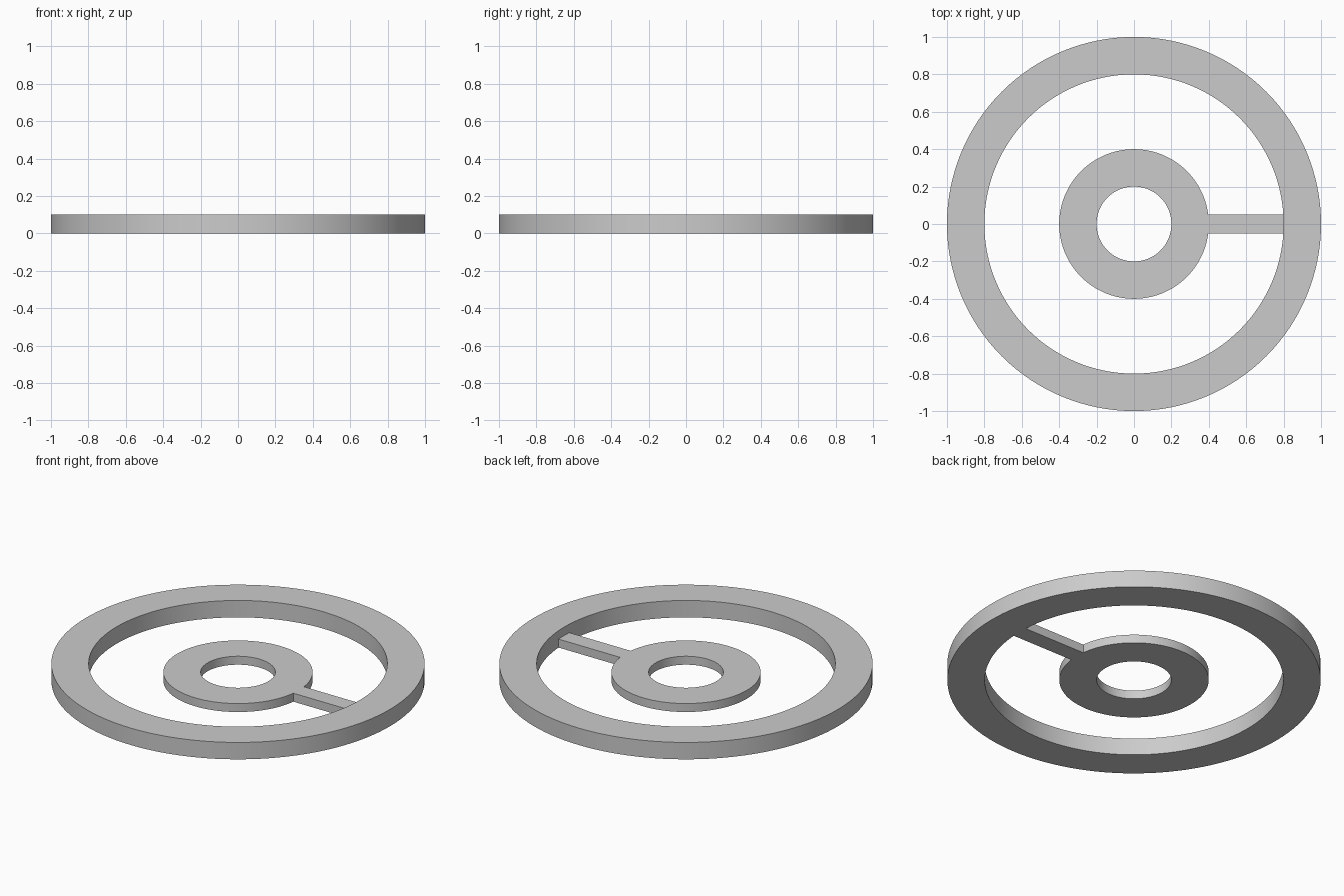
import bpy
import bmesh
import math

cube = bpy.data.objects.get("Cube")
if cube:
    bpy.data.objects.remove(cube, do_unlink=True)

SEGMENTS = 128
RIM_INNER, RIM_OUTER, RIM_HEIGHT = 0.8, 1.0, 0.1
HUB_INNER, HUB_OUTER, HUB_HEIGHT = 0.2, 0.4, 0.05
SPOKE_HALF_WIDTH = 0.05

grey = bpy.data.materials.new("plain grey")
grey.use_nodes = True
grey.diffuse_color = (0.6, 0.6, 0.6, 1)
grey.node_tree.nodes["Principled BSDF"].inputs["Base Color"].default_value = (0.6, 0.6, 0.6, 1)


def add_object(name, bm):
    """Turn a bmesh into a grey object, smooth on curves and sharp at corners."""
    bmesh.ops.recalc_face_normals(bm, faces=bm.faces)
    mesh = bpy.data.meshes.new(name)
    bm.to_mesh(mesh)
    bm.free()
    mesh.materials.append(grey)
    obj = bpy.data.objects.new(name, mesh)
    bpy.context.collection.objects.link(obj)
    bpy.ops.object.select_all(action='DESELECT')
    obj.select_set(True)
    bpy.context.view_layer.objects.active = obj
    bpy.ops.object.shade_smooth_by_angle(angle=math.radians(30))
    return obj


def add_ring(name, inner, outer, height):
    """Flat ring with a rectangular section, standing on the ground."""
    bm = bmesh.new()
    section = [(inner, 0), (outer, 0), (outer, height), (inner, height)]
    loops = []
    for i in range(SEGMENTS):
        a = math.tau * i / SEGMENTS
        loops.append([bm.verts.new((r * math.cos(a), r * math.sin(a), z)) for r, z in section])
    for i, here in enumerate(loops):
        there = loops[(i + 1) % SEGMENTS]
        for k in range(4):
            n = (k + 1) % 4
            bm.faces.new((here[k], there[k], there[n], here[n]))
    return add_object(name, bm)


def add_spoke(name, start, end, half_width, height):
    """Straight bar whose ends follow the hub and rim curves."""
    bm = bmesh.new()
    steps = [half_width * t / 2 for t in range(-2, 3)]
    outline = [(math.sqrt(end ** 2 - y ** 2), y) for y in steps]
    outline += [(math.sqrt(start ** 2 - y ** 2), y) for y in reversed(steps)]
    base = bm.faces.new([bm.verts.new((x, y, 0)) for x, y in outline])
    top = bmesh.ops.extrude_face_region(bm, geom=[base], use_keep_orig=True)
    verts = [g for g in top["geom"] if isinstance(g, bmesh.types.BMVert)]
    bmesh.ops.translate(bm, verts=verts, vec=(0, 0, height))
    return add_object(name, bm)


# Outer rim, thin inner hub, and the single spoke joining them
add_ring("outer_rim", RIM_INNER, RIM_OUTER, RIM_HEIGHT)
add_ring("hub", HUB_INNER, HUB_OUTER, HUB_HEIGHT)
add_spoke("spoke", HUB_OUTER - 0.001, RIM_INNER + 0.001, SPOKE_HALF_WIDTH, HUB_HEIGHT)
